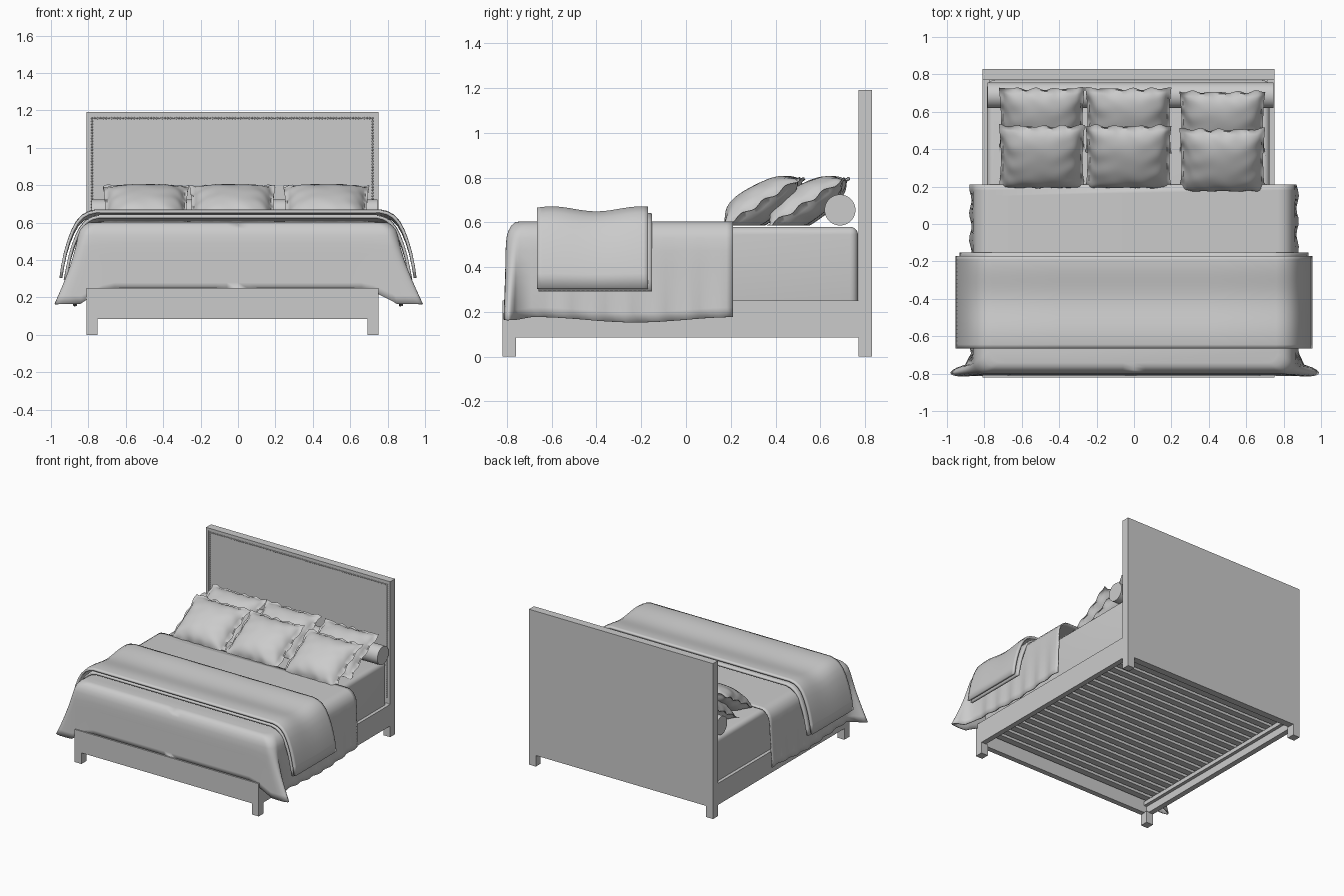
import bpy, bmesh, math
from mathutils import Matrix, Vector

if "Cube" in bpy.data.objects:
    bpy.data.objects.remove(bpy.data.objects["Cube"])

mat = bpy.data.materials.new("soft_grey")
mat.diffuse_color = (0.6, 0.6, 0.6, 1)
mat.use_nodes = True
mat.node_tree.nodes["Principled BSDF"].inputs["Base Color"].default_value = mat.diffuse_color
CX = -0.03  # centre line of the bed frame


def finish(name, bm, smooth=None):
    bmesh.ops.recalc_face_normals(bm, faces=bm.faces)
    me = bpy.data.meshes.new(name)
    bm.to_mesh(me)
    bm.free()
    me.materials.append(mat)
    ob = bpy.data.objects.new(name, me)
    bpy.context.collection.objects.link(ob)
    if smooth:
        bpy.ops.object.select_all(action='DESELECT')
        ob.select_set(True)
        bpy.context.view_layer.objects.active = ob
        bpy.ops.object.shade_smooth_by_angle(angle=math.radians(smooth))
    return ob


def add_box(bm, x0, x1, y0, y1, z0, z1):
    m = Matrix.Translation(((x0 + x1) / 2, (y0 + y1) / 2, (z0 + z1) / 2))
    m = m @ Matrix.Diagonal((x1 - x0, y1 - y0, z1 - z0, 1))
    bmesh.ops.create_cube(bm, size=1, matrix=m)


def boxes(name, items):
    bm = bmesh.new()
    for b in items:
        add_box(bm, *b)
    return finish(name, bm)


def add_grid(bm, rows):
    vs = [[bm.verts.new(p) for p in r] for r in rows]
    for a, b in zip(vs, vs[1:]):
        for i in range(len(a) - 1):
            bm.faces.new((a[i], a[i + 1], b[i + 1], b[i]))
    return vs


def solidify(ob, t, offset=-1):
    m = ob.modifiers.new("thickness", 'SOLIDIFY')
    m.thickness, m.offset = t, offset


# Headboard: panel, raised border and legs
boxes("headboard", [
    (-0.81, 0.75, 0.777, 0.83, 0.085, 1.19),
    (-0.81, -0.79, 0.77, 0.777, 0.085, 1.19),
    (0.73, 0.75, 0.77, 0.777, 0.085, 1.19),
    (-0.79, 0.73, 0.77, 0.777, 1.17, 1.19)])
boxes("legs", [(x, x + 0.058, y, y + 0.06, 0, 0.09)
               for x in (-0.81, 0.692) for y in (-0.82, 0.77)])

# Row of round studs inside the border
bm = bmesh.new()
studs = [(CX + s * 0.75, 0.3 + i * 0.0153) for s in (-1, 1) for i in range(57)]
studs += [(CX - 0.75 + i * 0.015, 1.158) for i in range(1, 100)]
for x, z in studs:
    bmesh.ops.create_icosphere(bm, subdivisions=1, radius=0.006,
                               matrix=Matrix.Translation((x, 0.776, z)))
finish("headboard_studs", bm, 60)

# Frame rails and slats
boxes("bed_rails", [
    (-0.81, -0.77, -0.82, 0.777, 0.085, 0.25),
    (0.71, 0.75, -0.82, 0.777, 0.085, 0.25),
    (-0.77, 0.71, -0.82, -0.78, 0.085, 0.25)])
boxes("slats", [(-0.77, 0.71, y, y + 0.05, 0.17, 0.195)
                for y in [-0.76 + i * 0.0765 for i in range(20)]])
boxes("slat_supports", [(-0.77, -0.745, -0.78, 0.77, 0.14, 0.17),
                        (0.685, 0.71, -0.78, 0.77, 0.14, 0.17)])

# Mattress
bm = bmesh.new()
add_box(bm, -0.785, 0.725, -0.77, 0.768, 0.2, 0.58)
bmesh.ops.bevel(bm, geom=bm.edges[:], offset=0.035, segments=5,
                profile=0.5, affect='EDGES')
finish("mattress", bm, 40)

# Bed cover: skirt rings around the foot end, flared at the corners
side = [0.21 - i * 0.03 for i in range(31)]
half = [(-0.86, y, 0.0) for y in side]
for i in range(9):
    a = i / 8 * math.pi / 2
    half.append((-0.80 - 0.06 * math.cos(a), -0.745 - 0.06 * math.sin(a),
                 math.sin(2 * a) ** 0.5 if 0 < i < 8 else 0.25))
half += [(-0.78 + i * 0.06, -0.805, max(0, 0.3 - 0.15 * i)) for i in range(14)]
path = half + [(-x, y, f) for x, y, f in reversed(half)]


def ring(inset, z, depth):
    pts = []
    for x, y, f in path:
        s = math.copysign(1, x)
        on_side = y > -0.74
        k = max(0, min(1, (abs(x) - 0.7) / 0.1))
        nx = s * (1 if on_side else k)
        ny = 0 if on_side else -1
        wave = 0.007 * math.sin(y * 45 + s) if on_side else 0.004 * math.sin(x * 9)
        px = x - nx * inset + nx * depth * (0.015 + wave + 0.125 * f)
        py = y - ny * inset * 0.7 + ny * depth * (0.004 + 0.012 * f)
        low = 0.165 + 0.012 * math.sin(y * 7) if on_side else 0.245 - 0.08 * k
        pts.append((px, py, z + (low - z) * depth ** 0.8 if depth else z))
    return pts


bm = bmesh.new()
levels = [ring(0.09, 0.604, 0), ring(0.06, 0.6, 0), ring(0.035, 0.585, 0),
          ring(0.015, 0.56, 0), ring(0.004, 0.53, 0)]
levels += [ring(0, 0.53, d) for d in (0.1, 0.25, 0.4, 0.55, 0.7, 0.85, 1)]
vs = add_grid(bm, levels)
bm.faces.new(vs[0])
solidify(finish("bed_cover", bm, 50), 0.008)


# Folded throw: two draped layers
def throw(name, shrink, drop, y0, y1, bottom):
    prof = [(0, 0.66), (0.4, 0.66), (0.76, 0.66), (0.80, 0.651), (0.835, 0.632),
            (0.865, 0.6), (0.89, 0.555), (0.912, 0.5), (0.93, 0.44),
            (0.945, 0.37), (0.955, bottom)]
    full = [(-x, z) for x, z in reversed(prof[1:])] + prof
    rows = []
    for i in range(25):
        y = y0 + (y1 - y0) * i / 24
        w = 0.011 * math.cos((y + 0.6) / 0.4 * math.tau)
        rows.append([(x - math.copysign(shrink * min(1, abs(x)), x), y,
                      max(bottom, z - drop * (z > 0.31) + w * max(0, (z - 0.3) / 0.36)))
                     for x, z in full])
    bm = bmesh.new()
    add_grid(bm, rows)
    solidify(finish(name, bm, 40), 0.016, -1)


throw("throw_outer_layer", 0.0, 0.0, -0.665, -0.17, 0.305)
throw("throw_inner_layer", 0.024, 0.028, -0.66, -0.152, 0.295)

# Bolster behind the pillows
bm = bmesh.new()
bmesh.ops.create_cone(bm, cap_ends=True, segments=40, radius1=0.069, radius2=0.069,
                      depth=1.53, matrix=Matrix.Translation((-0.018, 0.688, 0.655))
                      @ Matrix.Rotation(math.pi / 2, 4, 'Y'))
finish("bolster", bm, 40)


# Pillows: stuffed body with a thin ruffled flange
def pillow(name, cx, cy, cz, seed):
    n = 36
    m = Matrix.Translation((cx, cy, cz)) @ Matrix.Rotation(math.radians(32), 4, 'X')
    bm = bmesh.new()
    for side in (-1, 1):
        rows = []
        for j in range(n + 1):
            v = j / n * 2 - 1
            row = []
            for i in range(n + 1):
                u = i / n * 2 - 1
                a, b = min(1, abs(u) / 0.92), min(1, abs(v) / 0.92)
                body = ((1 - a ** 2.6) * (1 - b ** 2.6)) ** 0.55
                edge = max(abs(u), abs(v)) ** 8
                folds = (math.sin(u * 9 + v * 5 + seed) * abs(v) ** 2
                         + math.sin(v * 11 - u * 4 + seed) * u * u) * 0.006
                ruffle = edge * 0.008 * math.sin(u * 13 + v * 11 + seed * 2)
                x = 0.23 * u * (1 - 0.05 * (1 - v * v))
                y = 0.205 * v * (1 - 0.04 * (1 - u * u)) + edge * 0.004 * math.sin(u * 17 + seed)
                h = side * (0.082 * body * (1 - 0.15 * v) + 0.002 * (1 - edge)) + folds * body + ruffle
                p = m @ Vector((x, y, h))
                p.z = max(p.z, 0.585)
                row.append(p)
            rows.append(row)
        add_grid(bm, rows)
    bmesh.ops.remove_doubles(bm, verts=bm.verts, dist=0.0003)
    finish(name, bm, 60)


for k, (x, dy) in enumerate(((-0.493, 0), (-0.03, 0), (0.472, -0.018))):
    pillow("front_pillow_%d" % (k + 1), x, 0.355 + dy, 0.688, k * 1.7)
    pillow("back_pillow_%d" % (k + 1), x, 0.555 + dy, 0.688, k * 1.7 + 4)
